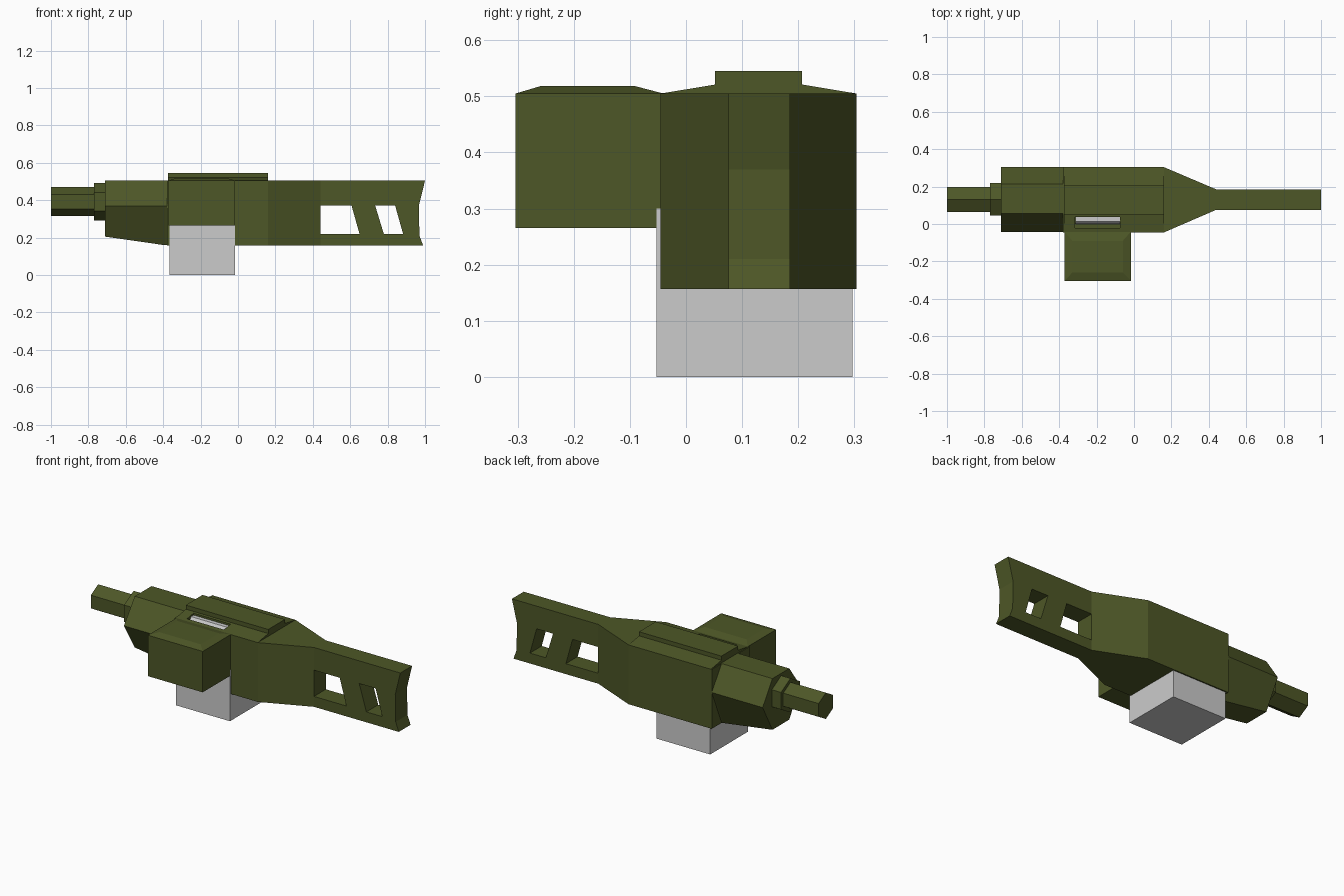
import bpy, bmesh, math

if "Cube" in bpy.data.objects:
    bpy.data.objects.remove(bpy.data.objects["Cube"])

olive = bpy.data.materials.new("olive")
olive.diffuse_color = (0.075, 0.095, 0.02, 1)
olive.use_nodes = True
olive.node_tree.nodes["Principled BSDF"].inputs["Base Color"].default_value = olive.diffuse_color


def loft(name, rings, mat=olive):
    """Closed solid through rings with equal point counts."""
    bm = bmesh.new()
    loops = [[bm.verts.new(p) for p in r] for r in rings]
    n = len(loops[0])
    for a, b in zip(loops, loops[1:]):
        for i in range(n):
            bm.faces.new((a[i], a[(i + 1) % n], b[(i + 1) % n], b[i]))
    bm.faces.new(loops[0])
    bm.faces.new(loops[-1])
    bmesh.ops.recalc_face_normals(bm, faces=bm.faces)
    me = bpy.data.meshes.new(name)
    bm.to_mesh(me)
    bm.free()
    ob = bpy.data.objects.new(name, me)
    bpy.context.collection.objects.link(ob)
    if mat:
        me.materials.append(mat)
    return ob


def prism(name, profile, axis, lo, hi, mat=olive):
    """Extrude a 2D profile along an axis."""
    def place(p, d):
        q = list(p)
        q.insert("xyz".index(axis), d)
        return q
    return loft(name, [[place(p, d) for p in profile] for d in (lo, hi)], mat)


def rect(a0, a1, b0, b1):
    return [(a0, b0), (a1, b0), (a1, b1), (a0, b1)]


def hexagon(cy, cz, r):
    return [(cy + r * math.sin(i * math.pi / 3), cz + r * math.cos(i * math.pi / 3)) for i in range(6)]


def cut(ob, cutter):
    m = ob.modifiers.new("cut", "BOOLEAN")
    m.operation = "DIFFERENCE"
    m.solver = "EXACT"
    m.object = cutter
    cutter.hide_render = True
    cutter.hide_set(True)


# Receiver tapering into the stock, with a low roof and top rail
receiver = prism("receiver", [(-0.38, -0.045), (0.16, -0.045), (0.44, 0.076), (0.44, 0.185),
                              (0.16, 0.304), (-0.38, 0.304)], "z", 0.157, 0.505)
roof = prism("top_rail", [(-0.045, 0.505), (0.052, 0.521), (0.052, 0.545), (0.207, 0.545),
                          (0.207, 0.521), (0.304, 0.505)], "x", -0.375, 0.16)

# Ejection slot with the bolt inside
slot = prism("slot_cutter", rect(-0.315, -0.075, -0.022, 0.038), "z", 0.465, 0.6, None)
cut(receiver, slot)
cut(roof, slot)
prism("bolt", [(0.0, 0.466), (0.0, 0.49), (0.014, 0.508), (0.037, 0.508), (0.037, 0.466)],
      "x", -0.314, -0.076, None)

# Skeleton stock with concave butt and two slanted windows
stock = prism("stock", [(0.42, 0.157), (0.99, 0.157), (0.97, 0.21), (0.967, 0.37),
                        (1.0, 0.505), (0.42, 0.505)], "y", 0.076, 0.185)
windows = ([(0.44, 0.218), (0.65, 0.218), (0.607, 0.372), (0.44, 0.372)],
           [(0.78, 0.218), (0.883, 0.218), (0.84, 0.372), (0.733, 0.372)])
for i, w in enumerate(windows):
    cut(stock, prism(f"window_cutter_{i}", w, "y", 0.0, 0.3, None))

# Six-sided fore end with a rising underside
def fore_ring(x, zb):
    return [(x, y, z) for y, z in ((-0.043, 0.37), (0.057, 0.505), (0.213, 0.505),
                                   (0.304, 0.37), (0.213, zb), (0.057, zb))]


loft("fore_end", [fore_ring(-0.71, 0.205), fore_ring(-0.39, 0.159), fore_ring(-0.37, 0.159)])

# Barrel and collar
prism("collar", hexagon(0.132, 0.392, 0.1), "x", -0.77, -0.70)
prism("barrel", hexagon(0.132, 0.392, 0.077), "x", -1.0, -0.76)

# Side box with a chamfered lid
def box_ring(x0, x1, y0, y1, z):
    return [(x, y, z) for x, y in rect(x0, x1, y0, y1)]


loft("side_box", [box_ring(-0.372, -0.016, -0.304, -0.04, 0.265),
                  box_ring(-0.372, -0.016, -0.304, -0.04, 0.505),
                  box_ring(-0.33, -0.06, -0.26, -0.09, 0.518)])

# Plain grey mounting block
prism("mount_block", rect(-0.365, -0.015, -0.053, 0.297), "z", 0.0, 0.3, None)
